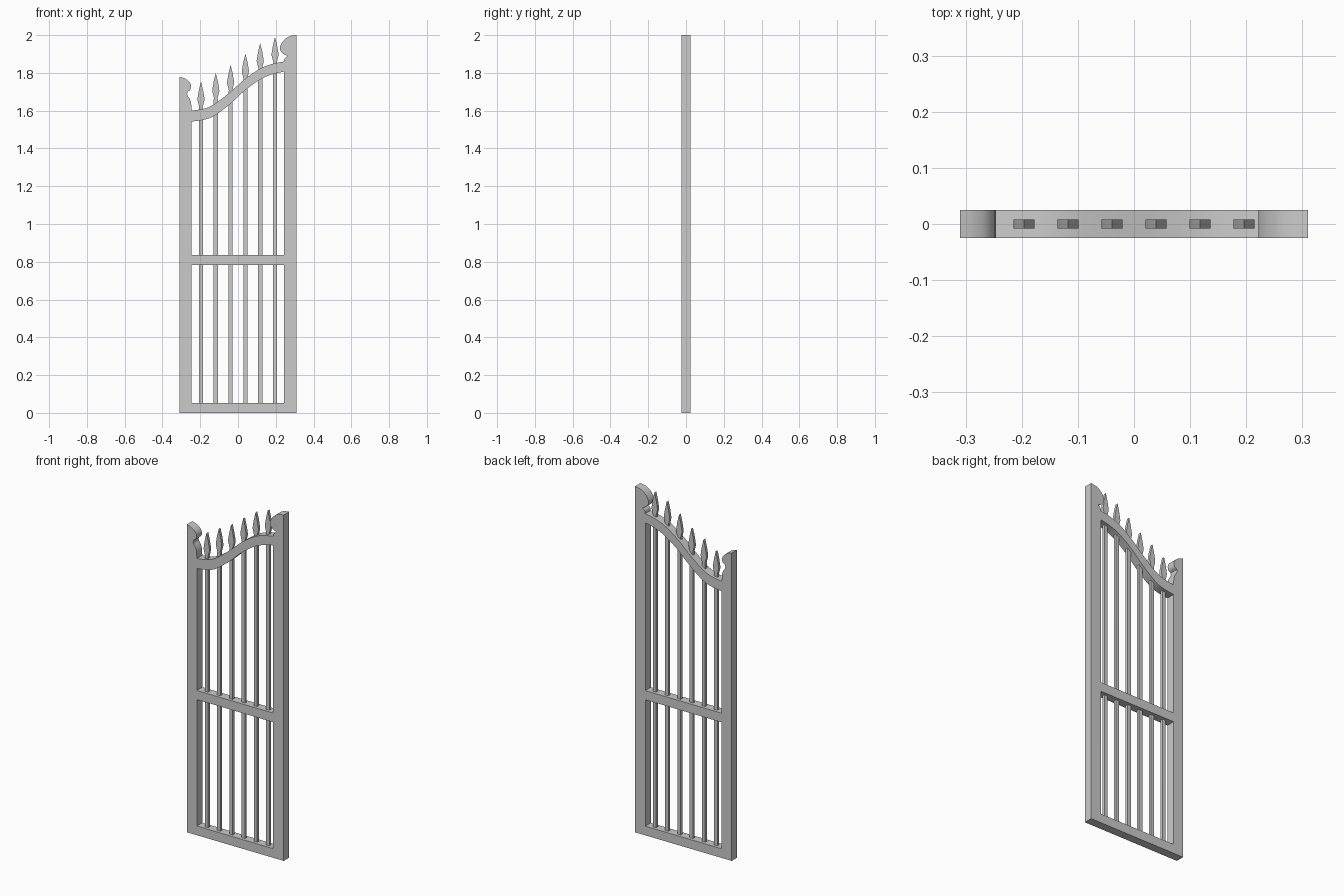
import bpy, math
from mathutils import Vector

if "Cube" in bpy.data.objects:
    bpy.data.objects.remove(bpy.data.objects["Cube"])


def smooth(pts, n=5):
    """Catmull-Rom interpolation through a few points."""
    p = [Vector(q) for q in pts]
    p = [2 * p[0] - p[1]] + p + [2 * p[-1] - p[-2]]
    out = []
    for i in range(1, len(p) - 2):
        a, b, c, d = p[i - 1:i + 3]
        for k in range(n):
            t = k / n
            out.append(0.5 * (2 * b + (c - a) * t + (2 * a - 5 * b + 4 * c - d) * t ** 2
                              + (3 * b - a - 3 * c + d) * t ** 3))
    out.append(p[-2])
    return [tuple(v) for v in out]


def plate(name, loops, depth):
    """Flat plate in the x-z plane; loops after the first are holes."""
    cu = bpy.data.curves.new(name, 'CURVE')
    cu.dimensions = '2D'
    cu.fill_mode = 'BOTH'
    cu.extrude = depth / 2
    for loop in loops:
        s = cu.splines.new('POLY')
        s.points.add(len(loop) - 1)
        for pt, (x, z) in zip(s.points, loop):
            pt.co = (x, z, 0, 1)
        s.use_cyclic_u = True
    ob = bpy.data.objects.new(name, cu)
    bpy.context.collection.objects.link(ob)
    ob.rotation_euler.x = math.pi / 2
    bpy.ops.object.select_all(action='DESELECT')
    ob.select_set(True)
    bpy.context.view_layer.objects.active = ob
    bpy.ops.object.convert(target='MESH')
    bpy.ops.object.transform_apply(location=False, rotation=True, scale=False)
    bpy.ops.object.shade_smooth_by_angle(angle=math.radians(30))
    return ob


# S-shaped top rail edges
rail_top = smooth([(-0.246, 1.60), (-0.175, 1.612), (-0.12, 1.638), (-0.04, 1.70),
                   (0.04, 1.77), (0.118, 1.823), (0.18, 1.847), (0.243, 1.86)])
rail_low = smooth([(-0.246, 1.542), (-0.175, 1.553), (-0.12, 1.576), (-0.04, 1.637),
                   (0.04, 1.71), (0.118, 1.765), (0.18, 1.792), (0.243, 1.807)])

# curled post heads
left_head = (smooth([(-0.31, 1.78), (-0.285, 1.772), (-0.262, 1.757), (-0.249, 1.735), (-0.252, 1.712), (-0.268, 1.700)])
             + smooth([(-0.268, 1.700), (-0.268, 1.682), (-0.256, 1.662), (-0.248, 1.638), (-0.246, 1.60)])[1:-1])
right_head = (smooth([(0.243, 1.86), (0.247, 1.876), (0.262, 1.890)])[1:]
              + smooth([(0.262, 1.890), (0.238, 1.902), (0.222, 1.928), (0.23, 1.955), (0.25, 1.98), (0.277, 1.995), (0.31, 2.0)])[1:])

# frame: one outline with an upper and a lower opening
outline = [(-0.31, 0)] + left_head + rail_top + right_head + [(0.31, 0)]
upper = [(0.243, 0.837), (-0.246, 0.837)] + rail_low
lower = [(-0.246, 0.053), (0.243, 0.053), (0.243, 0.784), (-0.246, 0.784)]
plate("gate_frame", [outline, upper, lower], 0.05)

# spear-topped bars
tips = [1.754, 1.80, 1.842, 1.902, 1.957, 1.99]
for i, tip in enumerate(tips):
    x = -0.196 + i * 0.0784
    half = [(0.011, 0), (0.011, tip - 0.142), (0.009, tip - 0.135), (0.019, tip - 0.095),
            (0.017, tip - 0.08), (0.011, tip - 0.045)]
    loop = [(x + w, z) for w, z in half] + [(x, tip)] + [(x - w, z) for w, z in reversed(half)]
    plate(f"spear_bar_{i + 1}", [loop], 0.016)
